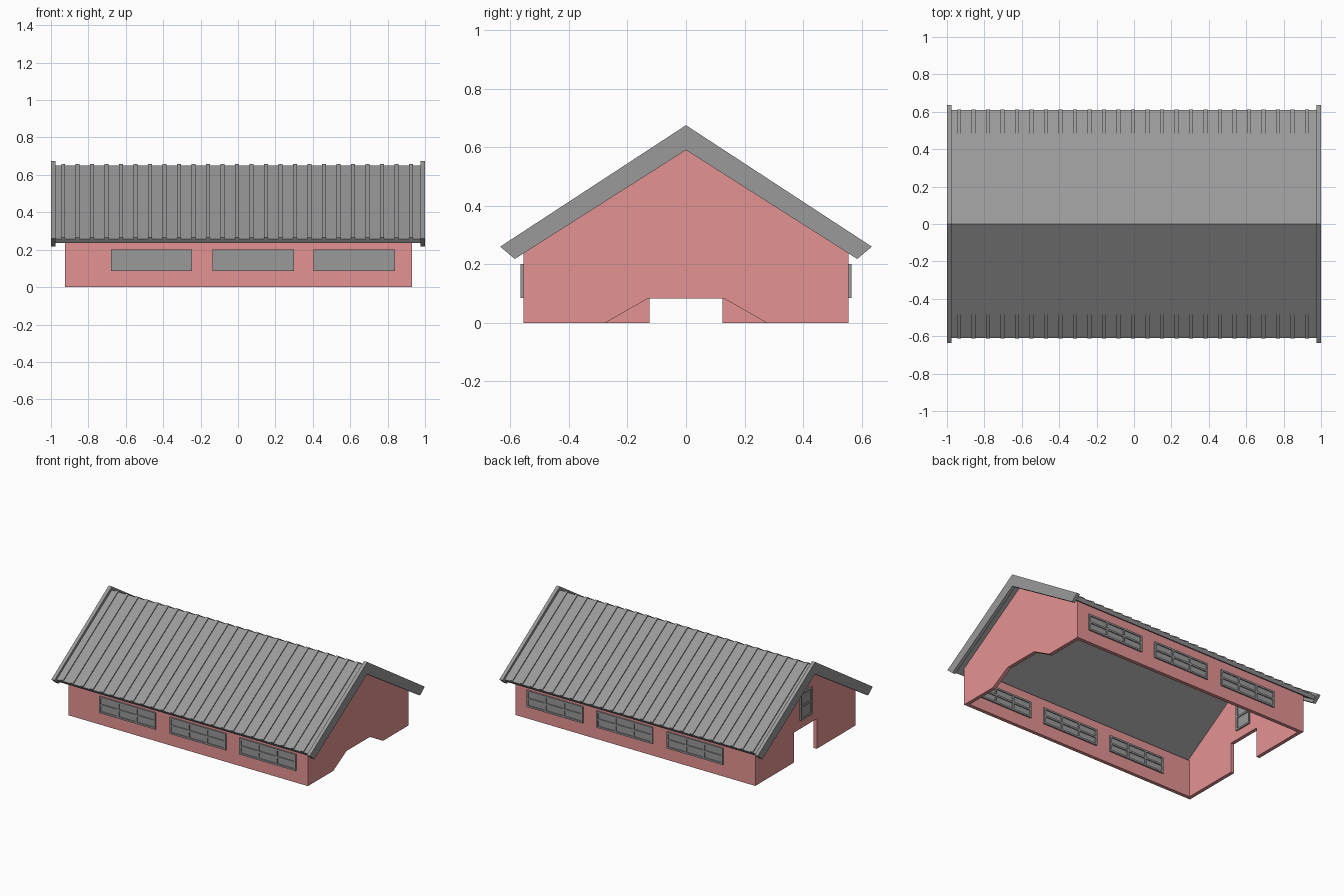
import bpy, bmesh
from mathutils import Vector

if "Cube" in bpy.data.objects:
    bpy.data.objects.remove(bpy.data.objects["Cube"], do_unlink=True)


def material(name, rgb):
    m = bpy.data.materials.new(name)
    m.use_nodes = True
    m.diffuse_color = (*rgb, 1)
    m.node_tree.nodes["Principled BSDF"].inputs["Base Color"].default_value = (*rgb, 1)
    return m


PINK = material("wall_pink", (0.78, 0.29, 0.29))
GRAY = material("roof_gray", (0.32, 0.32, 0.32))


def finish(bm, name, mat):
    bmesh.ops.recalc_face_normals(bm, faces=bm.faces)
    mesh = bpy.data.meshes.new(name)
    bm.to_mesh(mesh)
    bm.free()
    mesh.materials.append(mat)
    obj = bpy.data.objects.new(name, mesh)
    bpy.context.collection.objects.link(obj)
    return obj


def add_prism(bm, half, x0, x1):
    """Extrude along x a (y, z) outline given by its +y half and mirrored."""
    outline = half + [(-y, z) for y, z in reversed(half) if y > 0]
    face = bm.faces.new([bm.verts.new((x0, y, z)) for y, z in outline])
    ext = bmesh.ops.extrude_face_region(bm, geom=[face])
    moved = [v for v in ext["geom"] if isinstance(v, bmesh.types.BMVert)]
    bmesh.ops.translate(bm, verts=moved, vec=(x1 - x0, 0, 0))


def add_box(bm, lo, hi):
    lo, hi = Vector(lo), Vector(hi)
    verts = bmesh.ops.create_cube(bm, size=1)["verts"]
    for v in verts:
        v.co = (lo + hi) / 2 + v.co * (hi - lo)


def prism(name, half, x0, x1, mat):
    bm = bmesh.new()
    add_prism(bm, half, x0, x1)
    finish(bm, name, mat)


X0, X1, Y, T = -0.925, 0.93, 0.555, 0.025
EAVE, PEAK = 0.262, 0.616

# End walls: the +x one has a splayed opening, the -x one a doorway
gable = [(Y, 0), (Y, EAVE), (0, PEAK)]


def end_wall(name, opening, x0, x1):
    bm = bmesh.new()
    pts = opening + gable
    mirrored = [(-y, z) for y, z in reversed(pts) if y > 0]
    face = bm.faces.new([bm.verts.new((x0, y, z)) for y, z in pts + mirrored])
    ext = bmesh.ops.extrude_face_region(bm, geom=[face])
    moved = [v for v in ext["geom"] if isinstance(v, bmesh.types.BMVert)]
    bmesh.ops.translate(bm, verts=moved, vec=(x1 - x0, 0, 0))
    finish(bm, name, PINK)


end_wall("left_end_wall", [(0.13, 0.083), (0.275, 0)], X1 - T, X1)
end_wall("right_end_wall", [(0.125, 0.21), (0.125, 0)], X0, X0 + T)

# Long side walls
for name, s in (("front_wall", -1), ("back_wall", 1)):
    bm = bmesh.new()
    add_box(bm, (X0 + T, min(s * Y, s * (Y - T)), 0),
            (X1 - T, max(s * Y, s * (Y - T)), EAVE))
    finish(bm, name, PINK)

# Roof sheet, raised seams and the deeper boards at both ends
prism("roof_sheet", [(0, 0.65), (0.61, 0.257), (0.595, 0.236), (0, PEAK)],
      -0.985, 0.98, GRAY)

bm = bmesh.new()
SEAMS = 25
for i in range(SEAMS):
    x = -0.945 + i * 0.0775
    add_prism(bm, [(0, 0.657), (0.612, 0.264), (0.608, 0.256), (0, 0.645)],
              x, x + 0.02)
finish(bm, "roof_seams", GRAY)

barge = [(0, 0.675), (0.635, 0.26), (0.585, 0.218), (0, 0.59)]
prism("left_barge_board", barge, 0.976, 1.0, GRAY)
prism("right_barge_board", barge, -1.0, -0.976, GRAY)


# Windows: a pane plate with frame and glazing bars on both faces of the wall
def window(name, a0, a1, z0, z1, cols, rows, near, far, along_x, bar=0.012):
    bm = bmesh.new()

    def box(p0, p1, q0, q1, d):
        lo, hi = near + d, far - d
        if along_x:
            add_box(bm, (p0, lo, q0), (p1, hi, q1))
        else:
            add_box(bm, (lo, p0, q0), (hi, p1, q1))

    box(a0, a1, z0, z1, 0.007)
    for i in range(cols + 1):
        p = a0 + (a1 - a0 - bar) * i / cols
        box(p, p + bar, z0, z1, 0)
    for j in range(rows + 1):
        q = z0 + (z1 - z0 - bar) * j / rows
        box(a0, a1, q, q + bar, 0)
    finish(bm, name, GRAY)


for i, x in enumerate((-0.68, -0.135, 0.405)):
    window(f"front_window_{i + 1}", x, x + 0.435, 0.085, 0.2, 3, 2,
           -0.565, -0.52, True)
    window(f"back_window_{i + 1}", x, x + 0.435, 0.085, 0.2, 3, 2,
           0.52, 0.565, True)
window("gable_window", -0.065, 0.065, 0.27, 0.46, 1, 2,
       X0 - 0.01, X0 + T + 0.01, False)
